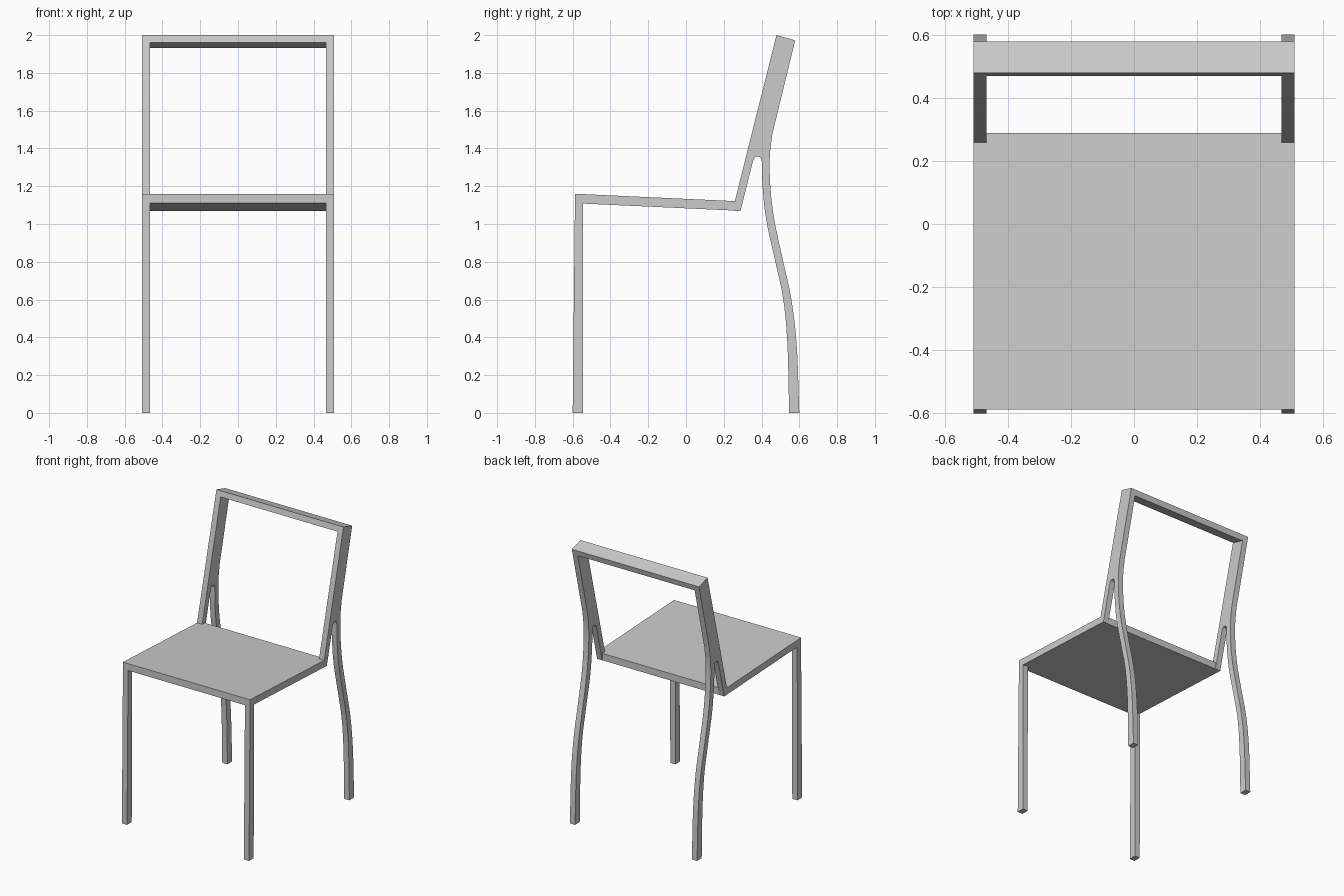
import bpy, bmesh
from mathutils import Vector

cube = bpy.data.objects.get("Cube")
if cube:
    bpy.data.objects.remove(cube)

grey = bpy.data.materials.new("light grey")
grey.use_nodes = True
grey.diffuse_color = (0.6, 0.6, 0.6, 1)
grey.node_tree.nodes["Principled BSDF"].inputs["Base Color"].default_value = (0.6, 0.6, 0.6, 1)

HALF = 0.508     # half width of the chair
INNER = 0.467    # inner face of the side members


def prism(name, corners, offset):
    """Extrude a flat outline of 3D corners by an offset vector."""
    bm = bmesh.new()
    face = bm.faces.new([bm.verts.new(c) for c in corners])
    grown = bmesh.ops.extrude_face_region(bm, geom=[face], use_keep_orig=True)
    moved = [v for v in grown["geom"] if isinstance(v, bmesh.types.BMVert)]
    bmesh.ops.translate(bm, verts=moved, vec=offset)
    bmesh.ops.recalc_face_normals(bm, faces=bm.faces)
    mesh = bpy.data.meshes.new(name)
    bm.to_mesh(mesh)
    bm.free()
    mesh.materials.append(grey)
    obj = bpy.data.objects.new(name, mesh)
    bpy.context.collection.objects.link(obj)
    return obj


def side_prism(name, profile, x0, x1):
    """Extrude a (y, z) profile across x."""
    return prism(name, [(x0, y, z) for y, z in profile], (x1 - x0, 0, 0))


def smooth_path(points, steps=5):
    """Catmull-Rom curve through (y, z) points."""
    p = [Vector(q) for q in points]
    p = [2 * p[0] - p[1]] + p + [2 * p[-1] - p[-2]]
    path = []
    for a, b, c, d in zip(p, p[1:], p[2:], p[3:]):
        for i in range(steps):
            t = i / steps
            path.append(0.5 * (2 * b + (c - a) * t + (2 * a - 5 * b + 4 * c - d) * t**2
                               + (3 * b - a - 3 * c + d) * t**3))
    return [tuple(q) for q in path] + [points[-1]]


# Back upright that forks into the curved rear leg
arch = smooth_path([(0.354, 1.33), (0.363, 1.35), (0.379, 1.357), (0.396, 1.35), (0.402, 1.33)], 3)
leg_inner = smooth_path([(0.402, 1.33), (0.405, 1.206), (0.425, 1.02), (0.473, 0.8),
                         (0.515, 0.6), (0.537, 0.36), (0.546, 0)])
leg_outer = smooth_path([(0.6, 0), (0.586, 0.36), (0.558, 0.6), (0.515, 0.8), (0.468, 1.02),
                         (0.446, 1.206), (0.444, 1.365), (0.458, 1.48)])
upright = ([(0.479, 2), (0.258, 1.12), (0.258, 1.07), (0.289, 1.07)]
           + arch[:-1] + leg_inner + leg_outer + [(0.578, 1.972)])

# Straight front leg below the seat
front_leg = [(-0.6, 0), (-0.546, 0), (-0.544, 1.109), (-0.588, 1.111)]

for side, s in (("left", 1), ("right", -1)):
    frame = side_prism(side + "_back_upright_and_leg", upright, s * INNER, s * HALF)
    side_prism(side + "_front_leg", front_leg, s * INNER, s * HALF)
    bpy.ops.object.select_all(action="DESELECT")
    frame.select_set(True)
    bpy.context.view_layer.objects.active = frame
    bpy.ops.object.shade_smooth_by_angle()

# Sloping seat panel, notched at the rear corners for the uprights
plan = [(HALF, -0.588), (HALF, 0.258), (INNER, 0.258), (INNER, 0.288)]
plan += [(-x, y) for x, y in reversed(plan)]
prism("seat", [(x, y, 1.133 - 0.046 * y) for x, y in plan], (0, 0, -0.05))

# Top rail between the uprights
side_prism("top_rail", [(0.479, 2), (0.578, 1.972), (0.568, 1.932), (0.469, 1.96)], -INNER, INNER)
